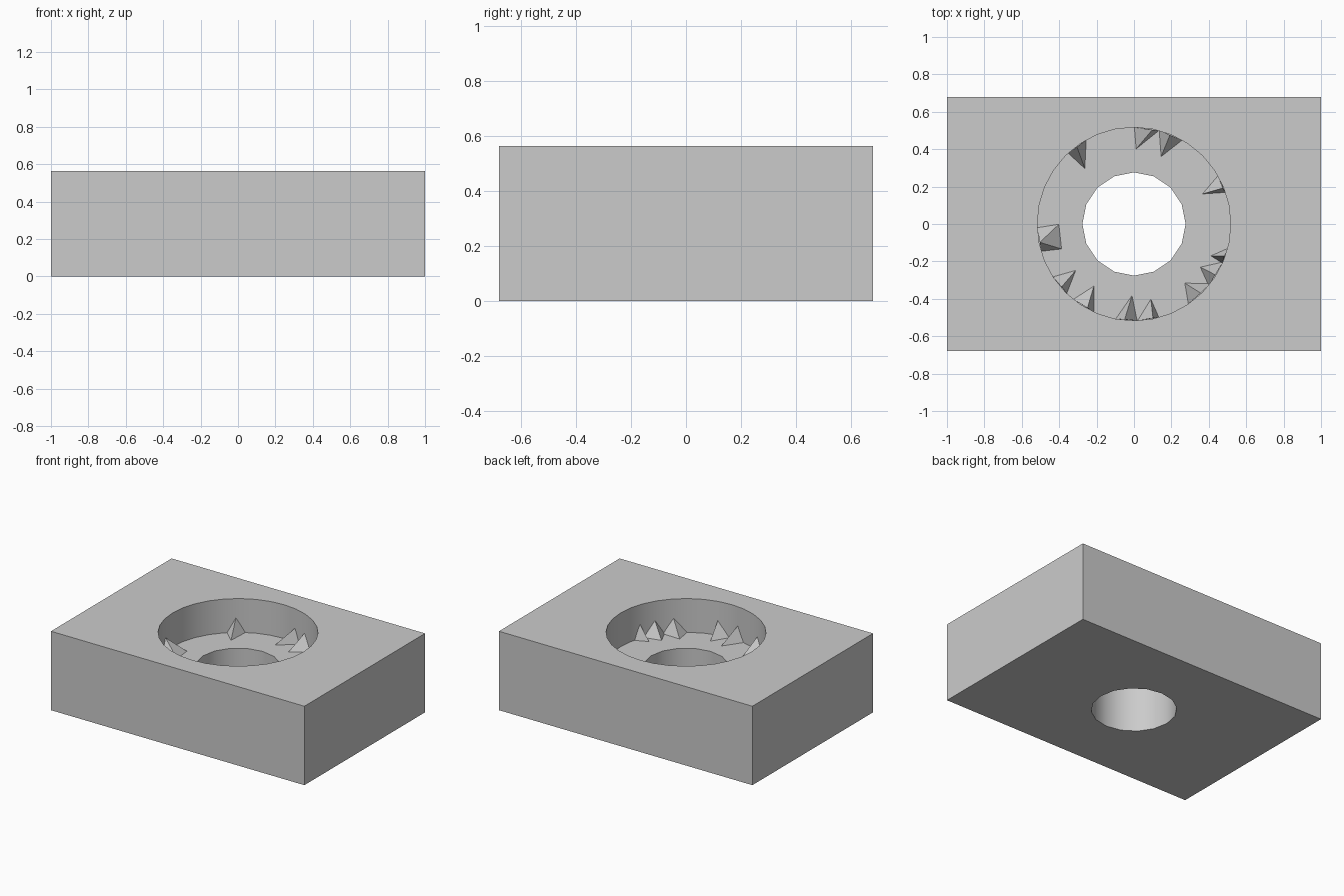
import bpy, bmesh, math
from mathutils import Vector

if "Cube" in bpy.data.objects:
    bpy.data.objects.remove(bpy.data.objects["Cube"])

SIZE = (2.0, 1.36, 0.563)
LEDGE_Z = 0.322
BORE_R, HOLE_R = 0.517, 0.276

gray = bpy.data.materials.new("stone_gray")
gray.diffuse_color = (0.6, 0.6, 0.6, 1)
gray.use_nodes = True
gray.node_tree.nodes["Principled BSDF"].inputs["Base Color"].default_value = gray.diffuse_color


def activate(obj):
    bpy.ops.object.select_all(action='DESELECT')
    obj.select_set(True)
    bpy.context.view_layer.objects.active = obj


def cut_cylinder(target, radius, sides, z0, z1):
    """Cut a vertical round hole through the target and drop the cutter."""
    bpy.ops.mesh.primitive_cylinder_add(
        vertices=sides, radius=radius, depth=z1 - z0, location=(0, 0, (z0 + z1) / 2))
    cutter = bpy.context.object
    cutter.hide_render = True
    mod = target.modifiers.new("cut", 'BOOLEAN')
    mod.operation, mod.solver, mod.object = 'DIFFERENCE', 'EXACT', cutter
    activate(target)
    bpy.ops.object.modifier_apply(modifier=mod.name)
    bpy.data.objects.remove(cutter, do_unlink=True)


# Block with a wide recess and a narrower through hole
bpy.ops.mesh.primitive_cube_add(size=1, location=(0, 0, SIZE[2] / 2))
block = bpy.context.object
block.name = "block"
block.scale = SIZE
bpy.ops.object.transform_apply(location=True, rotation=False, scale=True)
cut_cylinder(block, BORE_R, 32, LEDGE_Z, 1.0)
cut_cylinder(block, HOLE_R, 16, -0.5, 0.5)
block.data.materials.clear()
block.data.materials.append(gray)
activate(block)
bpy.ops.object.shade_smooth_by_angle(angle=math.radians(35))


def on_wall(deg, z, r=BORE_R):
    a = math.radians(deg)
    return Vector((r * math.cos(a), r * math.sin(a), z))


# Spikes on the ledge: wall angles (start, peak, end), then inner corners
SPIKES = [
    ((119.5, 126.5, 133), [(-0.262, 0.294)]),
    ((75, 79, 90), [(0.01, 0.40)]),
    ((60, 68, 75), [(0.144, 0.358)]),
    ((19, 22, 30), [(0.364, 0.16)]),
    ((-24, -19.6, -14.6), [(0.41, -0.17)]),
    ((-39.6, -32, -23), [(0.353, -0.23)]),
    ((-56, -46, -38), [(0.27, -0.315)]),
    ((-88, -78.6, -75), [(0.09, -0.40)]),
    ((-101, -95.6, -88), [(-0.01, -0.38)]),
    ((-129, -119, -114.5), [(-0.214, -0.33)]),
    ((-147, -139, -134), [(-0.31, -0.246), (-0.36, -0.335)]),
    ((-178, -169, -163.5), [(-0.40, 0.0), (-0.385, -0.134)]),
]
for i, ((start, peak, end), inner) in enumerate(SPIKES):
    base = LEDGE_Z - 0.002
    points = [on_wall(start, base), on_wall(end, base),
              on_wall(peak, LEDGE_Z + 0.105, BORE_R - 0.004)]
    points += [Vector((x, y, base)) for x, y in inner]
    bm = bmesh.new()
    verts = [bm.verts.new(p) for p in points]
    bmesh.ops.convex_hull(bm, input=verts)
    bmesh.ops.recalc_face_normals(bm, faces=bm.faces)
    mesh = bpy.data.meshes.new(f"spike_{i + 1}")
    bm.to_mesh(mesh)
    bm.free()
    mesh.materials.append(gray)
    bpy.context.collection.objects.link(bpy.data.objects.new(mesh.name, mesh))
